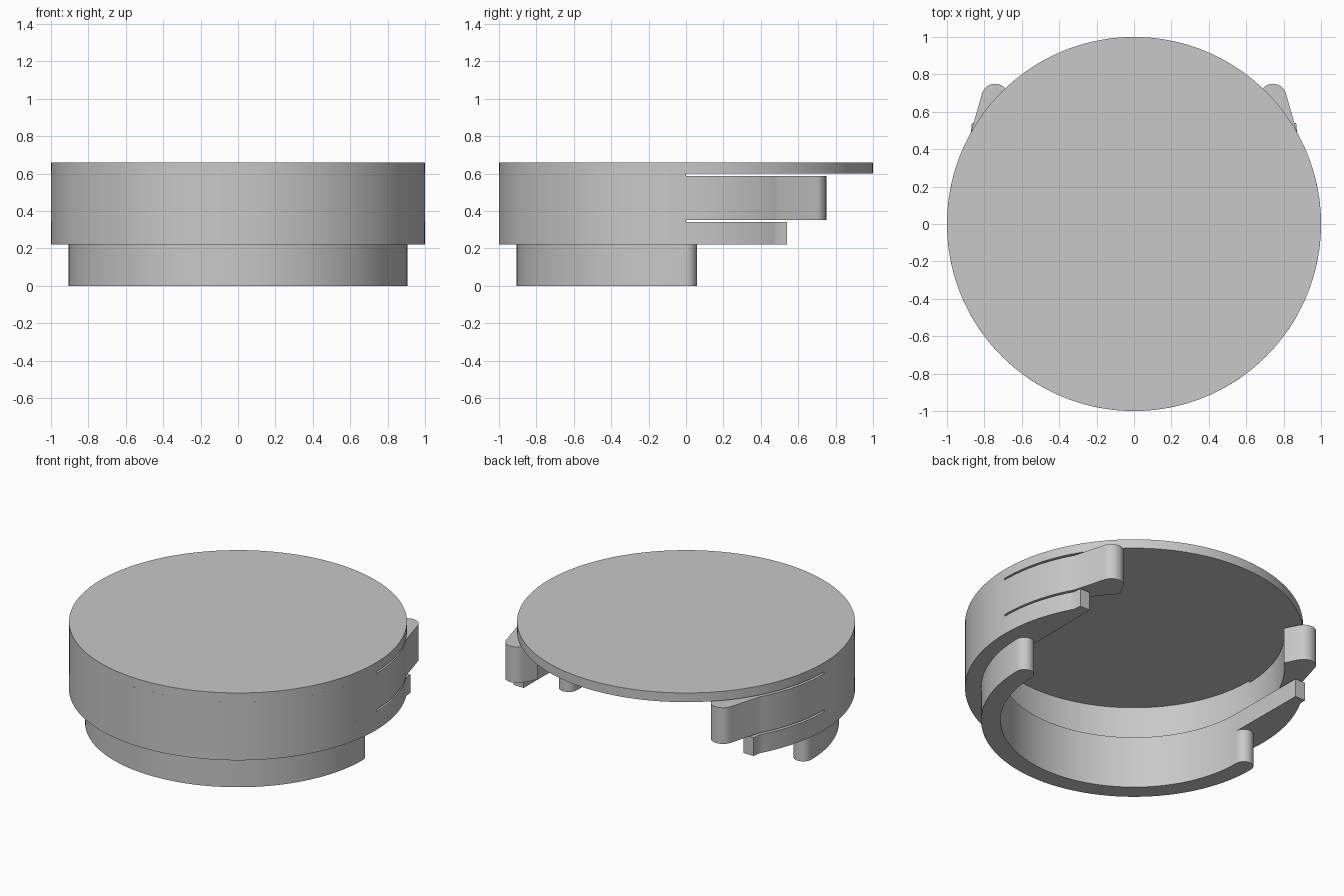
import bpy, bmesh, math

cube = bpy.data.objects.get("Cube")
if cube:
    bpy.data.objects.remove(cube, do_unlink=True)

# One plain grey plastic
GREY = (0.58, 0.58, 0.58, 1.0)
plastic = bpy.data.materials.new("grey plastic")
plastic.use_nodes = True
plastic.diffuse_color = GREY
plastic.node_tree.nodes["Principled BSDF"].inputs["Base Color"].default_value = GREY

OUTER, WALL_IN, LIP_IN, RING_OUT = 1.0, 0.89, 0.79, 0.905
RING_TOP, LIP_TOP, DISC_BOTTOM, DISC_TOP = 0.22, 0.34, 0.60, 0.66
GAP = 0.012


def arc(radius, start, end, steps=64, cx=0.0, cy=0.0):
    """Points along an arc, angles in degrees."""
    angles = [math.radians(start + (end - start) * i / steps) for i in range(steps + 1)]
    return [(cx + radius * math.cos(a), cy + radius * math.sin(a)) for a in angles]


def mirrored(half):
    """Close a half outline that starts and ends on x = 0."""
    return half + [(-x, y) for x, y in reversed(half[1:-1])]


def prism(name, outline, z0, z1):
    """Extrude a flat outline between two heights."""
    bm = bmesh.new()
    face = bm.faces.new([bm.verts.new((x, y, z0)) for x, y in outline])
    grown = bmesh.ops.extrude_face_region(bm, geom=[face])["geom"]
    top = [v for v in grown if isinstance(v, bmesh.types.BMVert)]
    bmesh.ops.translate(bm, verts=top, vec=(0, 0, z1 - z0))
    bmesh.ops.recalc_face_normals(bm, faces=bm.faces)
    mesh = bpy.data.meshes.new(name)
    bm.to_mesh(mesh)
    bm.free()
    mesh.materials.append(plastic)
    obj = bpy.data.objects.new(name, mesh)
    bpy.context.collection.objects.link(obj)
    bpy.ops.object.select_all(action='DESELECT')
    obj.select_set(True)
    bpy.context.view_layer.objects.active = obj
    bpy.ops.object.shade_smooth_by_angle(angle=math.radians(25))
    return obj


# Flat round top
prism("top_disc", arc(OUTER, 0, 360, 144)[:-1], DISC_BOTTOM, DISC_TOP)

# Front half wall under the disc
wall = arc(OUTER, -90, 0) + arc(WALL_IN, 0, -90)
prism("front_wall", mirrored(wall), LIP_TOP, DISC_BOTTOM)

# Thicker lip with straight arms reaching back
lip = arc(OUTER, -90, 29.3, 80) + [(0.867, 0.54), (0.795, 0.54)] + arc(LIP_IN, 0, -90)
prism("lower_lip", mirrored(lip), RING_TOP, LIP_TOP)

# Narrow half ring at the bottom with rounded ends
mid, end_r = (RING_OUT + LIP_IN) / 2, (RING_OUT - LIP_IN) / 2
ring = arc(RING_OUT, -90, 0) + arc(end_r, 0, 180, 16, mid)[1:-1] + arc(LIP_IN, 0, -90)
prism("bottom_ring", mirrored(ring), 0.0, RING_TOP)

# Springy clip arms with rounded tips, slotted free above and below
tip = arc(0.072, 16, 150, 16, 0.743, 0.678)
clip = arc(OUTER, 0, 29.3, 32) + tip + [(0.655, 0.67)] + arc(WALL_IN, 44.5, 0, 40)
for name, side in (("left_clip", 1), ("right_clip", -1)):
    prism(name, [(side * x, y) for x, y in clip], LIP_TOP + GAP, DISC_BOTTOM - GAP)
